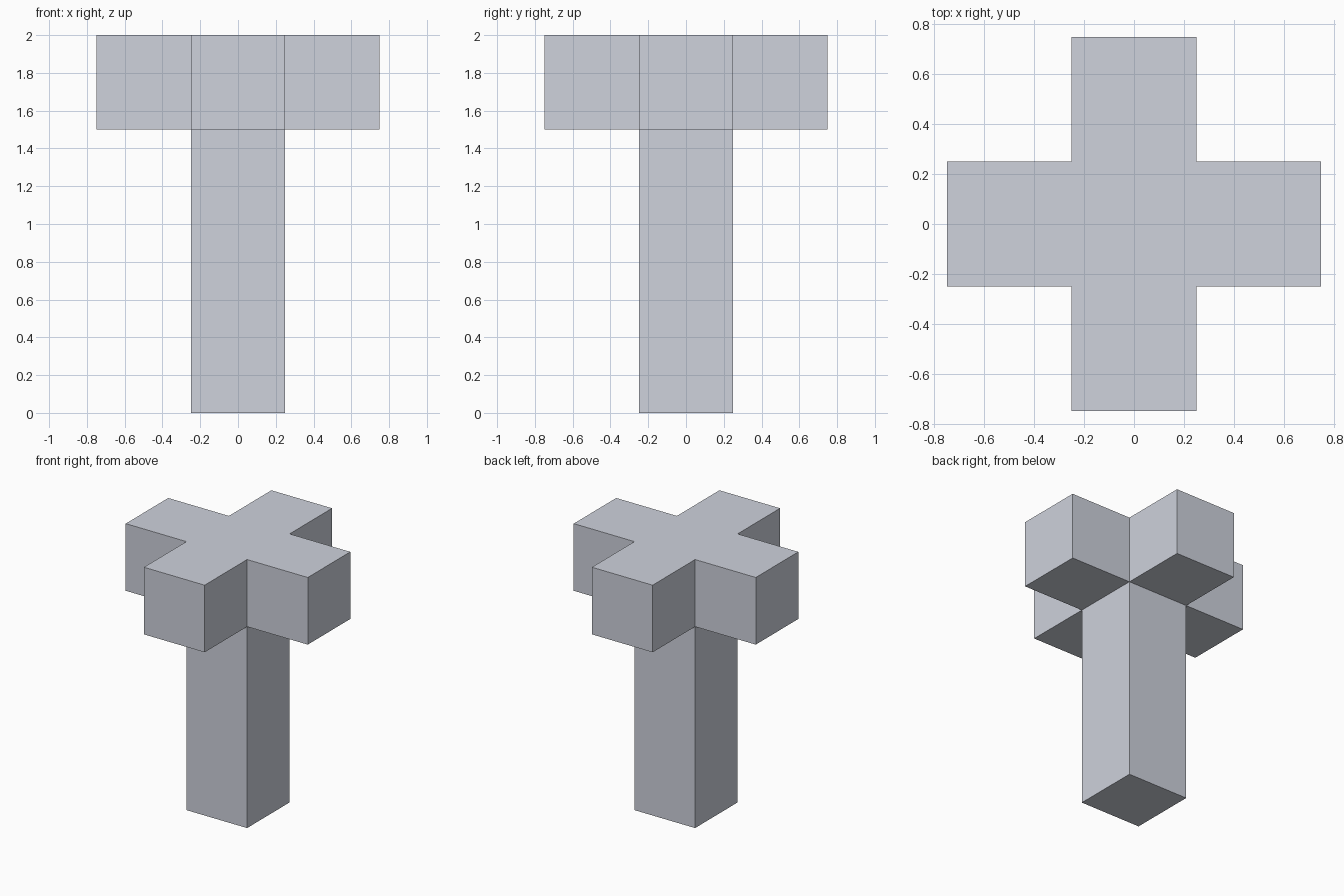
import bpy
import bmesh
from mathutils import Matrix, Vector

if "Cube" in bpy.data.objects:
    bpy.data.objects.remove(bpy.data.objects["Cube"])

W = 0.5          # width of post and arms
ARM = 0.5        # reach of each arm
HEIGHT = 2.0

bm = bmesh.new()

# Central block at the top of the post
bmesh.ops.create_cube(bm, size=W, matrix=Matrix.Translation((0, 0, HEIGHT - W / 2)))
bm.normal_update()

# Pull the four sides out into arms and the underside down into the post
for face in [f for f in bm.faces if f.normal.z < 0.5]:
    direction = Vector(face.normal)
    length = HEIGHT - W if direction.z < -0.5 else ARM
    new_face = bmesh.ops.extrude_discrete_faces(bm, faces=[face])["faces"][0]
    bmesh.ops.translate(bm, verts=new_face.verts, vec=direction * length)

# Merge the top into one flat cross
bmesh.ops.dissolve_limit(bm, angle_limit=0.01, verts=bm.verts, edges=bm.edges)
bmesh.ops.recalc_face_normals(bm, faces=bm.faces)

mesh = bpy.data.meshes.new("cross_topped_post")
bm.to_mesh(mesh)
bm.free()
post = bpy.data.objects.new("cross_topped_post", mesh)
bpy.context.collection.objects.link(post)

# Pale blue-grey colour
paint = bpy.data.materials.new("pale_blue_grey")
paint.diffuse_color = (0.62, 0.645, 0.716, 1.0)
paint.use_nodes = True
paint.node_tree.nodes["Principled BSDF"].inputs["Base Color"].default_value = paint.diffuse_color
mesh.materials.append(paint)
